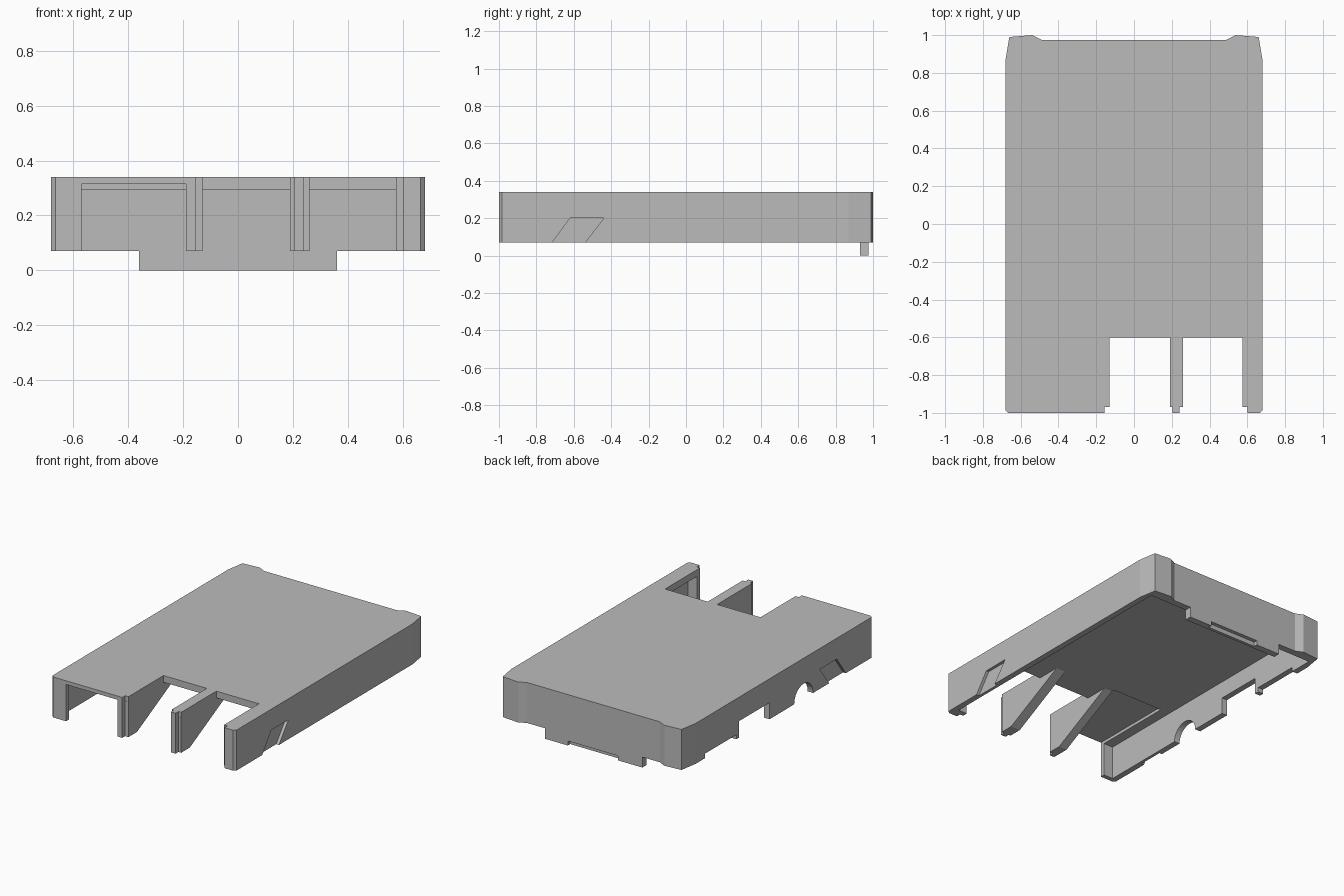
import bpy, math

old = bpy.data.objects.get("Cube")
if old:
    bpy.data.objects.remove(old, do_unlink=True)

grey = bpy.data.materials.new("matte grey plastic")
grey.use_nodes = True
grey.diffuse_color = (0.5, 0.5, 0.5, 1)
grey.node_tree.nodes["Principled BSDF"].inputs["Base Color"].default_value = (0.5, 0.5, 0.5, 1)


def prism(name, outline, low, high, axis="z"):
    """Extrude a counter-clockwise outline along z (x, y points) or x (y, z points)."""
    place = (lambda p, h: (p[0], p[1], h)) if axis == "z" else (lambda p, h: (h, p[0], p[1]))
    n = len(outline)
    verts = [place(p, h) for h in (low, high) for p in outline]
    faces = [tuple(reversed(range(n))), tuple(range(n, 2 * n))]
    faces += [(i, (i + 1) % n, (i + 1) % n + n, i + n) for i in range(n)]
    mesh = bpy.data.meshes.new(name)
    mesh.from_pydata(verts, [], faces)
    mesh.materials.append(grey)
    obj = bpy.data.objects.new(name, mesh)
    bpy.context.collection.objects.link(obj)
    return obj


def box(name, x, y, z):
    return prism(name, [(x[0], y[0]), (x[1], y[0]), (x[1], y[1]), (x[0], y[1])], *z)


def cut(target, cutter):
    mod = target.modifiers.new("cut", "BOOLEAN")
    mod.operation, mod.solver, mod.object = "DIFFERENCE", "EXACT", cutter
    bpy.context.view_layer.objects.active = target
    bpy.ops.object.modifier_apply(modifier=mod.name)
    bpy.data.objects.remove(cutter, do_unlink=True)


BASE, TOP, CEIL = 0.07, 0.34, 0.295
FRONT = -0.97  # inner face of the front wall

# Outer shell: rectangle with clipped corners and two raised rear ears
half = [(0.665, -1), (0.68, -0.985), (0.68, 0.87), (0.66, 0.99), (0.54, 1), (0.49, 0.975)]
outline = half + [(-x, y) for x, y in reversed(half)]
shell = prism("case_shell", outline, BASE, TOP)

# Hollow underside
cut(shell, box("cavity", (-0.64, 0.64), (FRONT, 0.93), (0, CEIL)))

# Two open port bays at the front, slightly wider behind the front wall
for wide, narrow in (((-0.13, 0.19), (-0.155, 0.205)), ((0.26, 0.575), (0.24, 0.60))):
    cut(shell, box("bay", wide, (FRONT, -0.6), (0, 1)))
    cut(shell, box("bay_mouth", narrow, (-1.1, FRONT + 0.001), (0, 1)))

# Covered port bay with a thin header
cut(shell, box("covered_bay", (-0.57, -0.19), (-1.1, -0.42), (0, 0.315)))

# Slanted finger recesses on both sides
slant = [(-0.73, 0.05), (-0.555, 0.05), (-0.44, 0.2), (-0.62, 0.2)]
for low, high in ((0.66, 0.8), (-0.8, -0.66)):
    cut(shell, prism("finger_recess", slant, low, high, "x"))

# Side connector openings
cut(shell, box("power_opening", (-0.8, -0.6), (0.44, 0.77), (0, 0.1)))
cut(shell, box("video_opening", (-0.8, -0.6), (0.09, 0.41), (0, 0.18)))
arc = [(-0.27 + 0.1 * math.cos(a), BASE + 0.1 * math.sin(a))
       for a in (math.pi * 2 * i / 32 for i in range(32))]
cut(shell, prism("audio_opening", arc, -0.8, -0.6, "x"))

# Sloped dividers between the port bays, with narrow front lips
slope = [(FRONT, BASE), (-0.88, BASE), (-0.42, CEIL + 0.01), (FRONT, CEIL + 0.01)]
for name, wide, narrow in (("divider_right", (-0.19, -0.13), (-0.19, -0.155)),
                           ("divider_left", (0.19, 0.26), (0.205, 0.24))):
    prism(name, slope, *wide, "x")
    box(name + "_lip", narrow, (-1, FRONT), (BASE, CEIL + 0.01))

# Jamb behind the left front corner
box("left_jamb", (0.575, 0.645), (FRONT, -0.935), (BASE, CEIL + 0.005))

# Rear locating tab, with a shallow recess in the middle of its outer face
tab = box("rear_tab", (-0.36, 0.36), (0.93, 0.975), (0, BASE))
cut(tab, box("tab_recess", (-0.18, 0.19), (0.95, 1.1), (-0.1, 0.03)))
